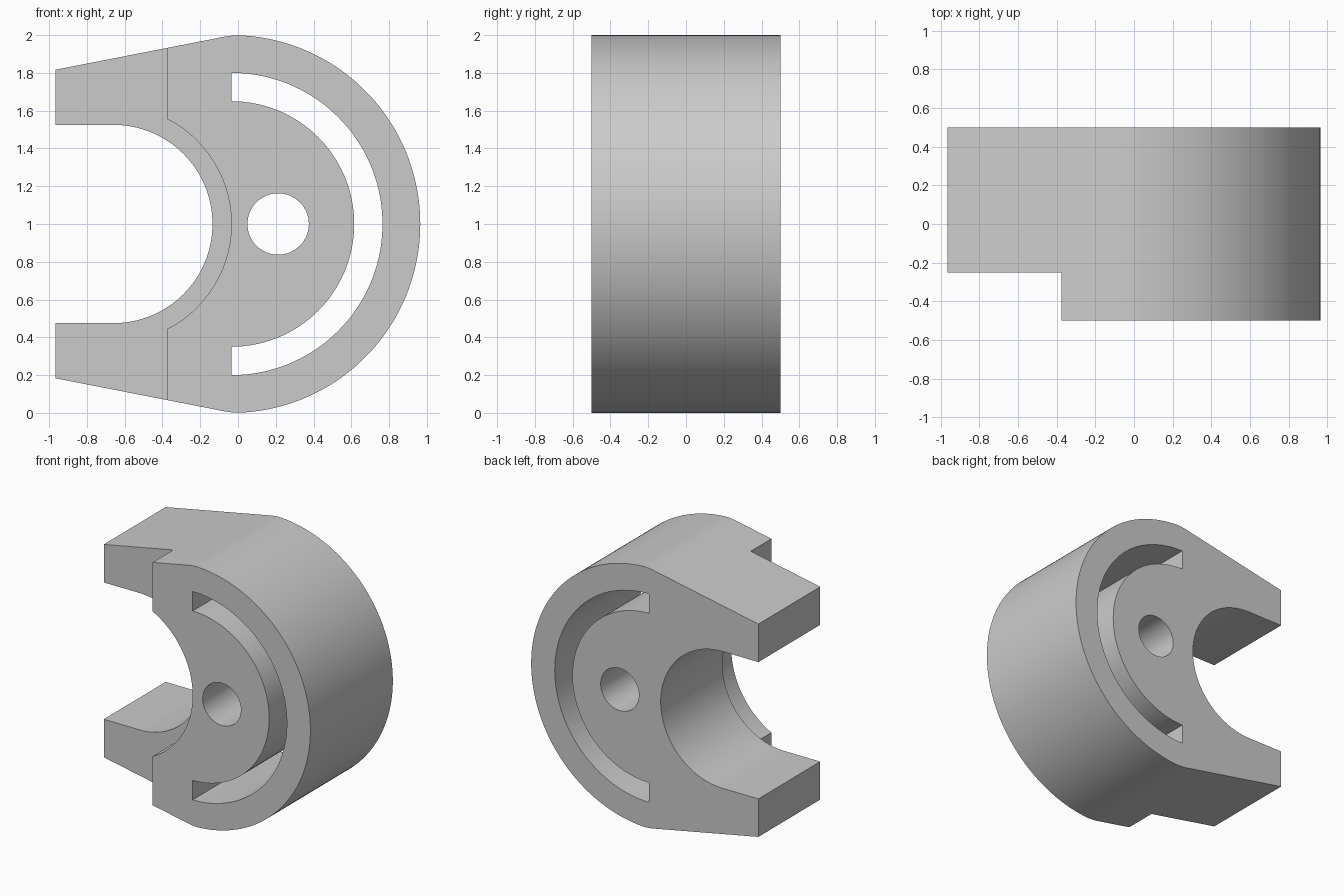
import bpy, bmesh
from math import cos, sin, radians, pi

default = bpy.data.objects.get("Cube")
if default:
    bpy.data.objects.remove(default, do_unlink=True)

grey = bpy.data.materials.new("plain grey")
grey.use_nodes = True
colour = (0.6, 0.6, 0.6, 1)
grey.diffuse_color = colour
grey.node_tree.nodes["Principled BSDF"].inputs["Base Color"].default_value = colour


def arc(cx, radius, start, end, steps):
    """Points of an arc in the xz plane, centred on z = 1."""
    angles = [radians(start + (end - start) * i / steps) for i in range(steps + 1)]
    return [(cx + radius * cos(a), 1 + radius * sin(a)) for a in angles]


def prism(name, profile, front, back):
    """Extrude an xz profile along y."""
    bm = bmesh.new()
    face = bm.faces.new([bm.verts.new((x, front, z)) for x, z in profile])
    grown = bmesh.ops.extrude_face_region(bm, geom=[face])["geom"]
    moved = [v for v in grown if isinstance(v, bmesh.types.BMVert)]
    bmesh.ops.translate(bm, verts=moved, vec=(0, back - front, 0))
    bmesh.ops.recalc_face_normals(bm, faces=bm.faces)
    mesh = bpy.data.meshes.new(name)
    bm.to_mesh(mesh)
    bm.free()
    mesh.materials.append(grey)
    obj = bpy.data.objects.new(name, mesh)
    bpy.context.collection.objects.link(obj)
    return obj


CX = -0.035      # centre of the rim and the slot
LEFT = -0.965    # tips of the two jaws

# Body outline: round rim, softened shoulders and tapering jaws
shoulder = [(-0.035, 1.997), (-0.07, 1.992), (-0.1, 1.986), (LEFT, 1.817)]
mirrored = [(x, 2 - z) for x, z in reversed(shoulder)]
body = prism("clamp_body", arc(CX, 1, -88, 88, 96) + shoulder + mirrored, -0.5, 0.5)

# Cutters: jaw bore, front counterbore, front step, curved slot and pin hole
bore = arc(-0.66, 0.525, -90, 90, 64) + [(-1.2, 1.525), (-1.2, 0.475)]
counterbore = arc(-0.66, 0.625, -90, 90, 64) + [(-0.7, 1.625), (-0.7, 0.375)]
step = [(-1.3, -0.2), (-0.375, -0.2), (-0.375, 2.2), (-1.3, 2.2)]
slot = arc(CX, 0.8, -90, 90, 80) + arc(CX, 0.65, 90, -90, 80)
pin = arc(0.2125, 0.1625, 0, 354.375, 63)
cuts = [
    ("bore_cutter", bore, -0.7, 0.7),
    ("step_cutter", step, -0.7, -0.25),
    ("counterbore_cutter", counterbore, -0.8, -0.25),
    ("slot_cutter", slot, -0.7, 0.7),
    ("pin_hole_cutter", pin, -0.7, 0.7),
]
bpy.context.view_layer.objects.active = body
for name, profile, front, back in cuts:
    cutter = prism(name, profile, front, back)
    cutter.hide_render = True
    modifier = body.modifiers.new(name, "BOOLEAN")
    modifier.operation = "DIFFERENCE"
    modifier.solver = "EXACT"
    modifier.object = cutter
    bpy.ops.object.modifier_apply(modifier=name)
    bpy.data.objects.remove(cutter, do_unlink=True)

# Smooth curved walls with crisp edges
bpy.ops.object.select_all(action="DESELECT")
body.select_set(True)
bpy.ops.object.shade_smooth_by_angle(angle=pi / 6)
